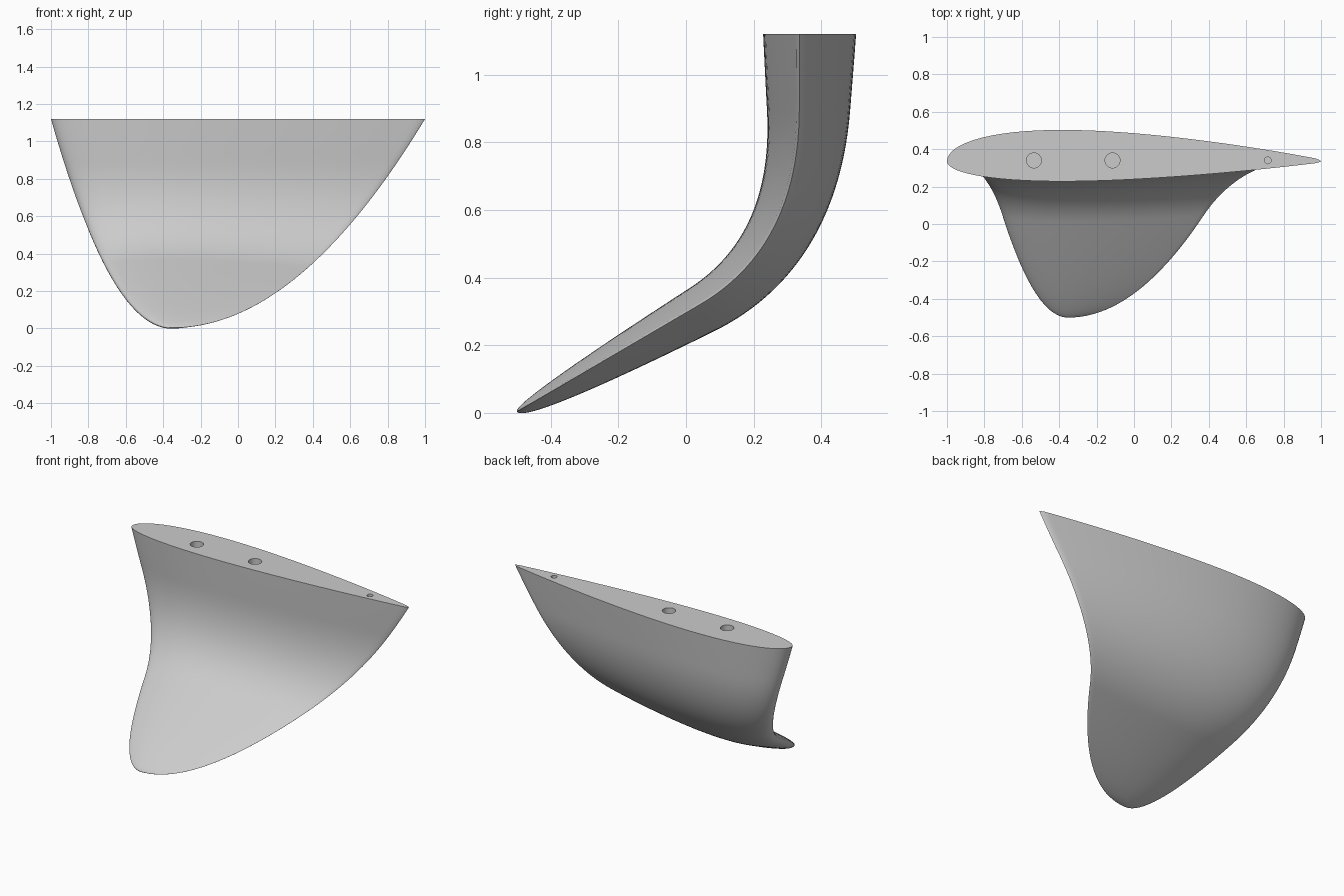
import bpy, bmesh, math
from mathutils import Vector
from mathutils.geometry import interpolate_bezier

cube = bpy.data.objects.get("Cube")
if cube:
    bpy.data.objects.remove(cube)

HEIGHT = 1.12
TIP_X = -0.35
SIDE = 40  # points along each side of the foil section

grey = bpy.data.materials.new("plain grey")
grey.use_nodes = True
colour = (0.6, 0.6, 0.6, 1)
grey.diffuse_color = colour
grey.node_tree.nodes["Principled BSDF"].inputs["Base Color"].default_value = colour


def foil(u):
    """Half thickness of the section, 1 at its thickest, rounded at the tail."""
    f = 0.2969 * math.sqrt(u) - 0.126 * u - 0.3516 * u**2 + 0.2843 * u**3 - 0.1036 * u**4
    tail = 0.06 * u * min(1, math.sqrt(max(0, 1 - u) / 0.015))
    return 10 * f + tail


def section_points():
    """Closed foil outline as (along chord, across chord)."""
    us = [(1 - math.cos(math.pi * i / SIDE)) / 2 for i in range(SIDE + 1)]
    back = [(u, 0.0825 * foil(u)) for u in us]
    front = [(u, -0.0525 * foil(u)) for u in us[1:-1]]
    return back + front[::-1]


# Spine in the y-z plane: straight lower blade, bend, upright root
tip, bend_low = Vector((0, -0.5, 0.004)), Vector((0, 0.04, 0.32))
bend_high, root = Vector((0, 0.335, 0.9)), Vector((0, 0.335, HEIGHT))
spine = [tip.lerp(bend_low, max(0.0002, (i / 22) ** 2)) for i in range(22)]
spine += interpolate_bezier(bend_low, Vector((0, 0.213, 0.42)),
                            Vector((0, 0.335, 0.6)), bend_high, 28)
spine += [bend_high.lerp(root, i / 6) for i in range(1, 7)]

# Fin: foil sections lofted along the spine
bm = bmesh.new()
rings = []
outline = section_points()
for i, p in enumerate(spine):
    along = (spine[min(i + 1, len(spine) - 1)] - spine[max(i - 1, 0)]).normalized()
    normal = Vector((0, along.z, -along.y))
    s = (p.z - tip.z) / (HEIGHT - tip.z)
    lead = TIP_X - 0.65 * s ** (1 / 2.05)
    trail = TIP_X + 1.35 * s ** 0.5
    chord = trail - lead
    rings.append([bm.verts.new(Vector((lead + u * chord, p.y, p.z)) + normal * (v * chord))
                  for u, v in outline])
for low, high in zip(rings, rings[1:]):
    for j in range(len(low)):
        k = (j + 1) % len(low)
        bm.faces.new((low[j], low[k], high[k], high[j]))
bm.faces.new(rings[0])
bm.faces.new(rings[-1])
bmesh.ops.recalc_face_normals(bm, faces=bm.faces)
mesh = bpy.data.meshes.new("fin")
bm.to_mesh(mesh)
bm.free()
fin = bpy.data.objects.new("fin", mesh)
bpy.context.collection.objects.link(fin)
mesh.materials.append(grey)

# Mounting holes sunk into the root face
for x, radius, depth in ((-0.535, 0.04, 0.25), (-0.115, 0.04, 0.25), (0.715, 0.018, 0.2)):
    bpy.ops.mesh.primitive_cylinder_add(vertices=32, radius=radius, depth=2 * depth,
                                        location=(x, 0.34, HEIGHT))
    cutter = bpy.context.object
    cutter.name = "hole_cutter"
    cutter.hide_render = True
    cutter.data.materials.append(grey)
    cut = fin.modifiers.new("hole", "BOOLEAN")
    cut.operation = "DIFFERENCE"
    cut.solver = "EXACT"
    cut.object = cutter
    bpy.context.view_layer.objects.active = fin
    bpy.ops.object.modifier_apply(modifier=cut.name)
    bpy.data.objects.remove(cutter)

bpy.ops.object.select_all(action="DESELECT")
fin.select_set(True)
bpy.context.view_layer.objects.active = fin
bpy.ops.object.shade_smooth_by_angle(angle=math.radians(35))
